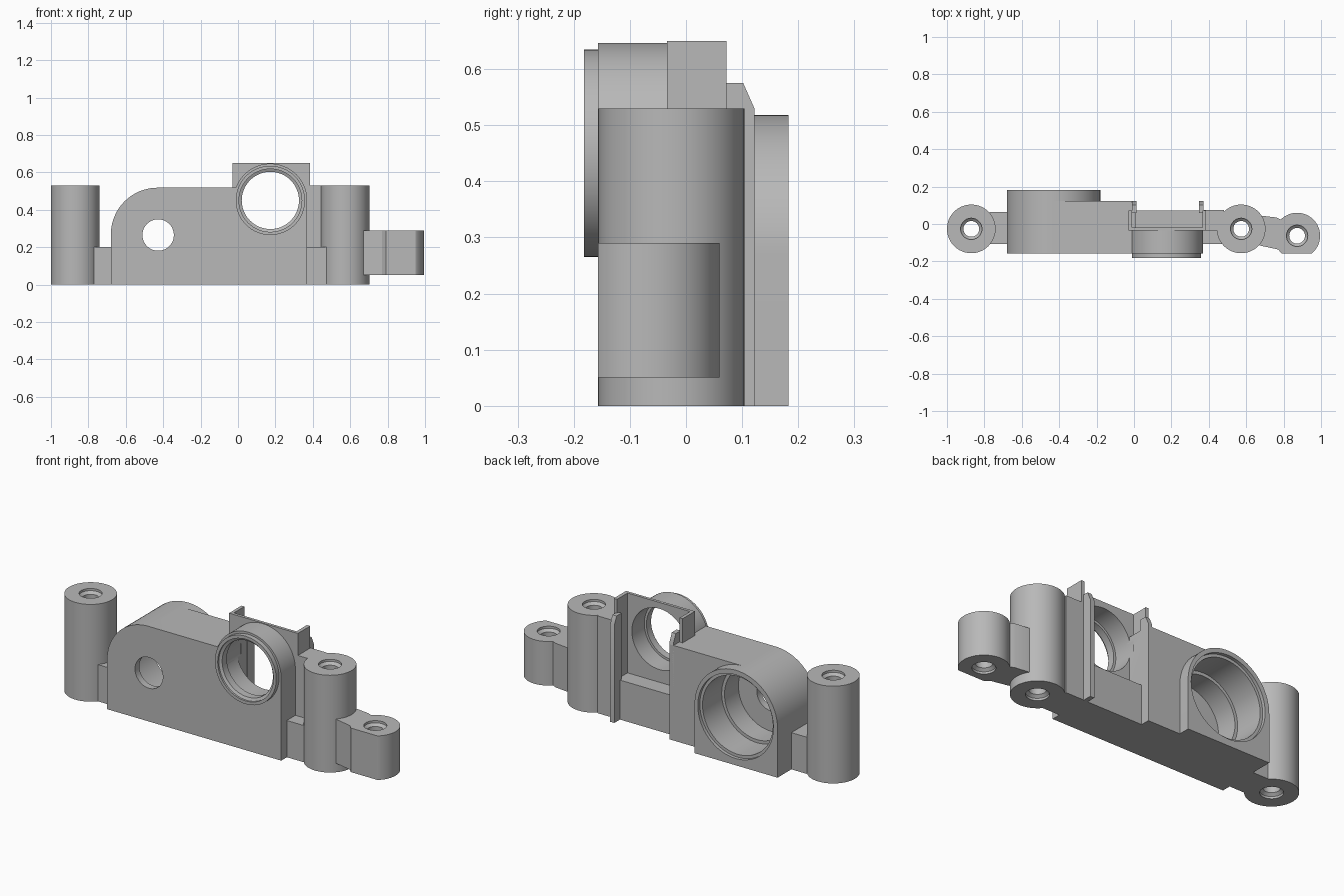
import bpy, bmesh, math
from mathutils import Vector

if "Cube" in bpy.data.objects:
    bpy.data.objects.remove(bpy.data.objects["Cube"], do_unlink=True)

grey = bpy.data.materials.new("plain grey")
grey.use_nodes = True
GREY = (0.48, 0.48, 0.48, 1)
grey.diffuse_color = GREY
grey.node_tree.nodes["Principled BSDF"].inputs["Base Color"].default_value = GREY


def finish(name, bm):
    bmesh.ops.recalc_face_normals(bm, faces=bm.faces)
    mesh = bpy.data.meshes.new(name)
    bm.to_mesh(mesh)
    bm.free()
    mesh.materials.append(grey)
    ob = bpy.data.objects.new(name, mesh)
    bpy.context.collection.objects.link(ob)
    return ob


def prism(name, outline, lo, hi, axis):
    """Extrude a 2D outline along one axis."""
    place = {"x": lambda a, b, t: (t, a, b),
             "y": lambda a, b, t: (a, t, b),
             "z": lambda a, b, t: (a, b, t)}[axis]
    bm = bmesh.new()
    face = bm.faces.new([bm.verts.new(place(a, b, lo)) for a, b in outline])
    new = bmesh.ops.extrude_face_region(bm, geom=[face])["geom"]
    verts = [v for v in new if isinstance(v, bmesh.types.BMVert)]
    bmesh.ops.translate(bm, verts=verts, vec=Vector(place(0, 0, hi - lo)))
    return finish(name, bm)


def box(name, x0, x1, y0, y1, z0, z1):
    return prism(name, [(x0, y0), (x1, y0), (x1, y1), (x0, y1)], z0, z1, "z")


def arc(cx, cy, r, start, end, n=24):
    angles = [math.radians(start + (end - start) * i / n) for i in range(n + 1)]
    return [(cx + r * math.cos(a), cy + r * math.sin(a)) for a in angles]


def lathe(name, profile, ca, cb, axis, n=64):
    """Turn (radius, position) pairs about the z or y axis."""
    bm = bmesh.new()
    rings = []
    for r, t in profile:
        pts = arc(ca, cb, r, 0, 360, n)[:-1]
        rings.append([bm.verts.new((a, b, t) if axis == "z" else (a, t, b)) for a, b in pts])
    for low, high in zip(rings, rings[1:]):
        for i in range(n):
            j = (i + 1) % n
            bm.faces.new((low[i], low[j], high[j], high[i]))
    bm.faces.new(rings[0])
    bm.faces.new(rings[-1])
    return finish(name, bm)


def apply_boolean(ob, other, operation):
    mod = ob.modifiers.new("boolean", "BOOLEAN")
    mod.operation, mod.solver, mod.object = operation, "EXACT", other
    bpy.context.view_layer.objects.active = ob
    bpy.ops.object.modifier_apply(modifier=mod.name)


def cut(targets, cutter):
    for ob in targets:
        apply_boolean(ob, cutter, "DIFFERENCE")
    bpy.data.objects.remove(cutter, do_unlink=True)


def screw_hole(targets, x, y, z0, z1):
    profile = [(0.057, z0 - 0.02), (0.057, z0 + 0.012), (0.042, z0 + 0.025),
               (0.042, z1 - 0.025), (0.057, z1 - 0.012), (0.057, z1 + 0.02)]
    cut(targets, lathe("hole_cutter", profile, x, y, "z", 40))


FRONT, BACK = -0.157, 0.183
BORE_X, BORE_Z = -0.43, 0.268
RING_X, RING_Z = 0.173, 0.45
RIGHT = 0.37

# Round housing with its flat foot, and the long body beside it
housing = prism("round_housing",
                [(-0.68, 0), (-0.18, 0)] + arc(BORE_X, BORE_Z, 0.25, 0, 180, 40),
                FRONT, BACK, "y")
body = prism("main_body",
             [(BORE_X, 0), (0.012, 0), (0.012, 0.518), (BORE_X, 0.518)],
             FRONT, 0.122, "y")
apply_boolean(housing, body, "UNION")
bpy.data.objects.remove(body, do_unlink=True)
housing.name = "main_body"

# Front wall carrying the round boss
wall = prism("front_wall",
             [(-0.024, 0), (RIGHT, 0)] + arc(RING_X, RING_Z, 0.197, 0, 180, 40),
             FRONT, -0.03, "y")
ring = lathe("front_ring", [(0.185, -0.182), (0.185, -0.15)], RING_X, RING_Z, "y")
plate = box("back_plate", -0.03, 0.385, -0.034, -0.018, 0.2, 0.65)

# Stepped bore of the housing, with the small front opening
cut([housing], lathe("housing_cutter",
    [(0.228, 0.2), (0.228, 0.165), (0.212, 0.165), (0.212, 0.0), (0.195, 0.0),
     (0.195, -0.12), (0.084, -0.12), (0.084, -0.2)], BORE_X + 0.003, BORE_Z - 0.003, "y"))

# Bore through ring, wall and plate
ring_profile = [(0.168, -0.2), (0.168, -0.172), (0.153, -0.165), (0.153, -0.125),
                (0.166, -0.125), (0.166, 0.01)]
cut([housing, wall, ring, plate], lathe("ring_cutter", ring_profile, RING_X, RING_Z, "y"))

# Open pocket: ledge, side flanges and stepped rails
box("pocket_ledge", 0.0, RIGHT, -0.04, 0.073, 0, 0.215)
box("left_flange", 0.365, 0.385, -0.034, 0.072, 0, 0.65)
box("right_flange", -0.03, -0.012, -0.034, 0.072, 0.45, 0.65)
rail = [(0.06, 0), (0.122, 0), (0.122, 0.53), (0.102, 0.575), (0.06, 0.575)]
prism("left_rail", rail, 0.347, 0.372, "x")
prism("right_rail", rail, -0.01, 0.014, "x")

# Screw posts
for name, x in (("right_post", -0.87), ("left_post", 0.573)):
    post = lathe(name, [(0.13, 0), (0.13, 0.53)], x, -0.026, "z")
    screw_hole([post], x, -0.026, 0, 0.53)

# Webs joining the posts to the body
box("right_web", -0.773, -0.67, -0.108, 0.064, 0, 0.2)
box("left_low_web", 0.36, 0.475, -0.108, 0.064, 0, 0.2)
box("left_high_web", 0.375, 0.482, -0.034, 0.075, 0, 0.53)

# Outer lug: rounded end, flat front and a tapering arm
lug_x, lug_y = 0.872, -0.063
lug = prism("outer_lug",
            [(0.672, -0.115), (0.77, -0.136), (0.79, FRONT), (0.95, FRONT)]
            + arc(lug_x, lug_y, 0.123, -48, 135, 32)
            + [(0.76, 0.035), (0.675, 0.045)], 0.05, 0.29, "z")
screw_hole([lug], lug_x, lug_y, 0.05, 0.29)

# Smooth the round faces and keep the edges sharp
bpy.ops.object.select_all(action="DESELECT")
for ob in bpy.context.collection.objects:
    if ob.type == "MESH" and grey.name in ob.data.materials:
        ob.select_set(True)
        bpy.context.view_layer.objects.active = ob
bpy.ops.object.shade_smooth_by_angle(angle=math.radians(30))
